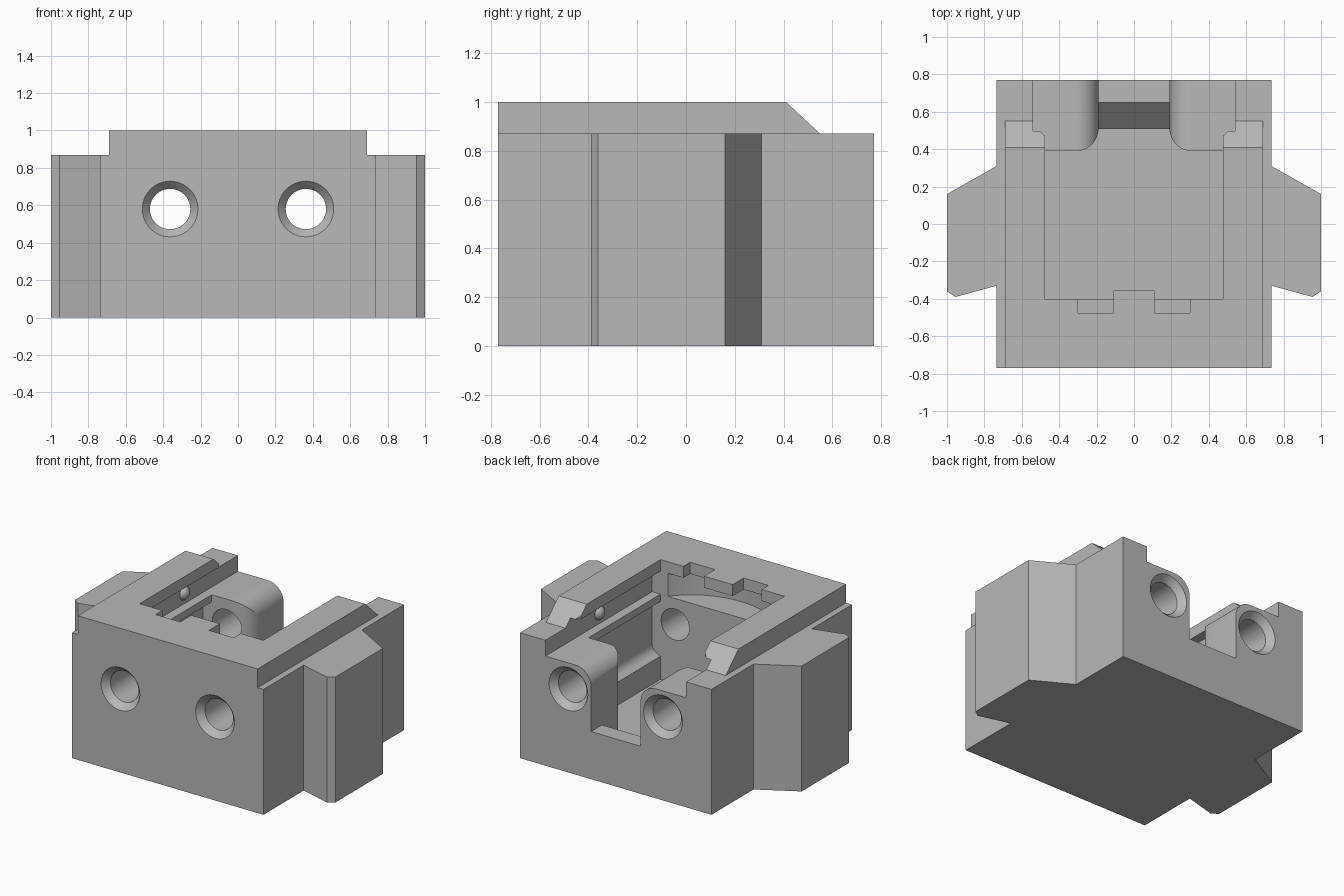
import bpy, bmesh, math
from mathutils import Matrix, Vector

if "Cube" in bpy.data.objects:
    bpy.data.objects.remove(bpy.data.objects["Cube"], do_unlink=True)

grey = bpy.data.materials.new("plain_grey")
grey.use_nodes = True
grey.diffuse_color = (0.48, 0.48, 0.48, 1)
grey.node_tree.nodes["Principled BSDF"].inputs["Base Color"].default_value = (0.48, 0.48, 0.48, 1)


def finish(bm, name):
    bmesh.ops.recalc_face_normals(bm, faces=bm.faces)
    mesh = bpy.data.meshes.new(name)
    bm.to_mesh(mesh)
    bm.free()
    mesh.materials.append(grey)
    obj = bpy.data.objects.new(name, mesh)
    bpy.context.collection.objects.link(obj)
    return obj


def prism(name, points, axis, low, high):
    """Extrude a 2D outline along x, y or z."""
    place = {"x": lambda a, b, c: (c, a, b),
             "y": lambda a, b, c: (a, c, b),
             "z": lambda a, b, c: (a, b, c)}[axis]
    bm = bmesh.new()
    face = bm.faces.new([bm.verts.new(place(a, b, low)) for a, b in points])
    moved = bmesh.ops.extrude_face_region(bm, geom=[face])["geom"]
    shift = Vector(place(0, 0, high - low))
    bmesh.ops.translate(bm, vec=shift, verts=[v for v in moved if isinstance(v, bmesh.types.BMVert)])
    return finish(bm, name)


def lathe_cone(name, x, z, y0, y1, r0, r1):
    """Cone or cylinder lying along y."""
    bm = bmesh.new()
    bmesh.ops.create_cone(bm, cap_ends=True, segments=48, radius1=r0, radius2=r1, depth=y1 - y0,
                          matrix=Matrix.Translation((x, (y0 + y1) / 2, z)) @ Matrix.Rotation(-math.pi / 2, 4, "X"))
    return finish(bm, name)


def mirrored(half):
    return half + [(-a, b) for a, b in reversed(half)]


def arc(cx, cy, r, start, end, steps=12):
    angles = [math.radians(start + (end - start) * i / steps) for i in range(steps + 1)]
    return [(cx + r * math.cos(a), cy + r * math.sin(a)) for a in angles]


def combine(target, tool, operation):
    mod = target.modifiers.new(operation, "BOOLEAN")
    mod.operation, mod.solver, mod.object = operation, "EXACT", tool
    tool.hide_render = True
    bpy.context.view_layer.objects.active = target
    bpy.ops.object.modifier_apply(modifier=mod.name)
    bpy.data.objects.remove(tool, do_unlink=True)


# Lower block with the side wings
body = prism("housing_body", mirrored([
    (0.735, -0.77), (0.735, -0.33), (0.955, -0.39), (1, -0.36),
    (1, 0.16), (0.735, 0.31), (0.735, 0.77)]), "z", 0, 0.87)

# Raised rim with sloped rear ends
combine(body, prism("rim", [(-0.77, 0.6), (0.55, 0.6), (0.55, 0.87), (0.41, 1), (-0.77, 1)],
                    "x", -0.69, 0.69), "UNION")

# Main cavity, wider below the ledges
cavity = mirrored([(0.475, 0.17), (0.475, 0.33)] + arc(0.475, 0.4, 0.065, -60, 0, 4)
                  + [(0.54, 0.71), (0.475, 0.71), (0.475, 0.8)])
combine(body, prism("cavity_cutter", cavity, "y", -0.4, 0.39), "DIFFERENCE")

# Sliding groove with a curved front end
front_arc = arc(0, -0.06, 0.541, -90, -39, 12)
groove = mirrored(front_arc[1:] + [(0.54, -0.4), (0.54, 0.9)])
combine(body, prism("groove_cutter", groove, "z", 0.76, 0.92), "DIFFERENCE")

# Top opening with front notches and flared entrance
opening = mirrored([(0.11, -0.355), (0.11, -0.475), (0.3, -0.475), (0.3, -0.4),
                    (0.475, -0.4), (0.475, 0.47), (0.54, 0.53), (0.54, 0.9)])
combine(body, prism("opening_cutter", opening, "z", 0.85, 1.1), "DIFFERENCE")

# Rear gap between the bosses, rounded at the top
gap = mirrored([(0.19, 0.33)] + arc(0.31, 0.64, 0.12, 180, 90) + [(0.31, 0.8)])
combine(body, prism("gap_cutter", gap, "y", 0.3, 0.9), "DIFFERENCE")

# Rounded inner corners of the bosses
corners = mirrored([(0.31, 0.36)] + arc(0.31, 0.51, 0.12, 270, 180))
combine(body, prism("boss_corner_cutter", corners, "z", 0.17, 0.8), "DIFFERENCE")

# Ramp from the gap down to the cavity floor
ramp = [(0.3, 0.17), (0.49, 0.17), (0.65, 0.33), (0.65, 0.45), (0.3, 0.45)]
combine(body, prism("ramp_cutter", ramp, "x", -0.19, 0.19), "DIFFERENCE")

for side in (-1, 1):
    # Through holes with countersinks at the front and back
    x, z = side * 0.363, 0.58
    combine(body, lathe_cone("hole_cutter", x, z, -0.9, 0.9, 0.108, 0.108), "DIFFERENCE")
    combine(body, lathe_cone("front_countersink", x, z, -0.78, -0.725, 0.158, 0.107), "DIFFERENCE")
    combine(body, lathe_cone("rear_countersink", x, z, 0.725, 0.78, 0.107, 0.158), "DIFFERENCE")

    # Small detent bump on each groove wall
    bm = bmesh.new()
    bmesh.ops.create_uvsphere(bm, u_segments=24, v_segments=12, radius=0.05,
                              matrix=Matrix.Translation((side * 0.555, 0.18, 0.835)))
    combine(body, finish(bm, "detent"), "UNION")

bpy.ops.object.select_all(action="DESELECT")
body.select_set(True)
bpy.context.view_layer.objects.active = body
bpy.ops.object.shade_smooth_by_angle(angle=math.radians(25))
